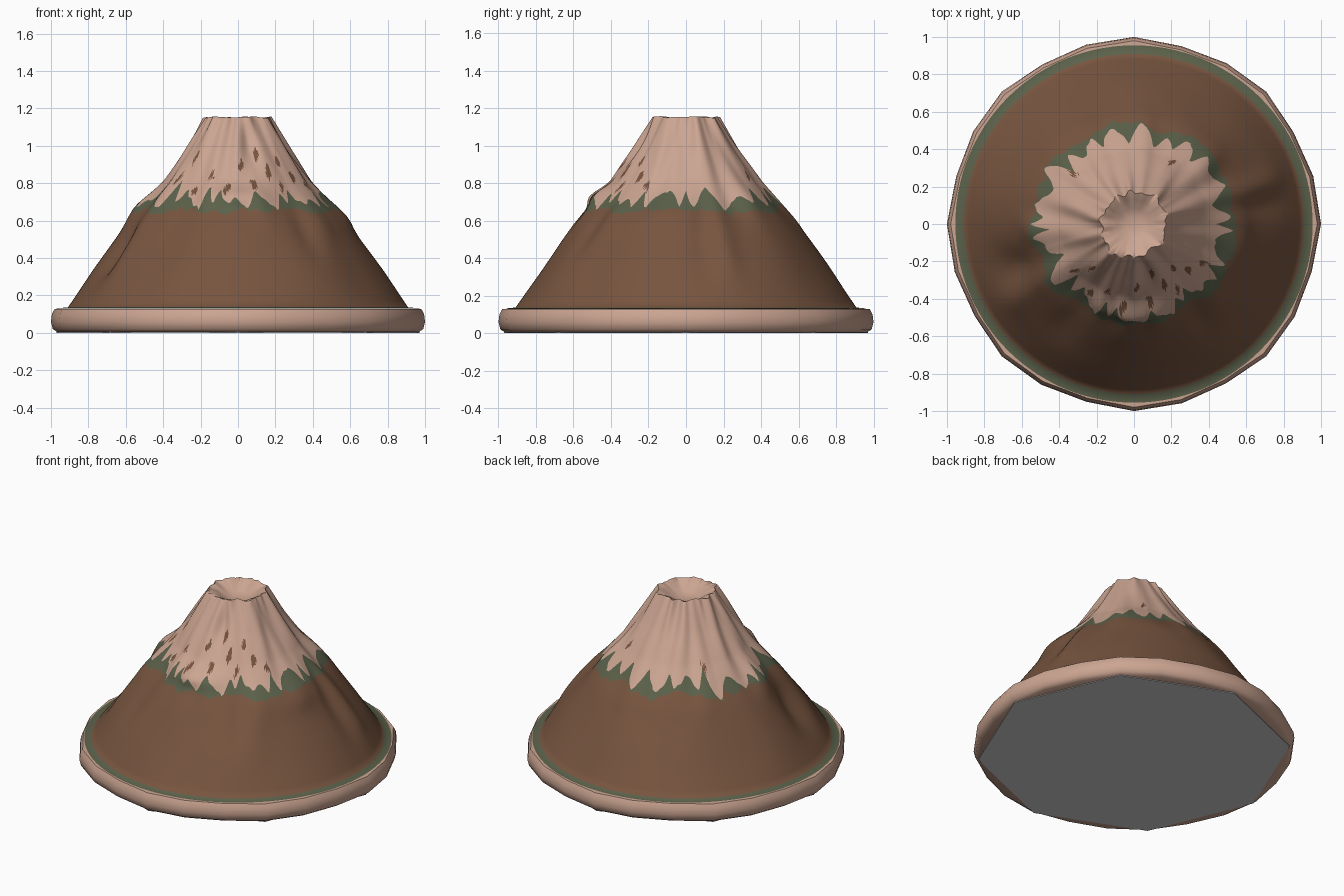
import bpy, bmesh, math
from mathutils import Vector, noise

if "Cube" in bpy.data.objects:
    bpy.data.objects.remove(bpy.data.objects["Cube"])

TAU = math.tau
N = 288  # columns around the mountain


def material(name, rgb):
    m = bpy.data.materials.new(name)
    m.diffuse_color = (*rgb, 1)
    m.use_nodes = True
    m.node_tree.nodes["Principled BSDF"].inputs["Base Color"].default_value = m.diffuse_color
    return m


SNOW = material("pale tan", (0.60, 0.375, 0.285))
EARTH = material("brown earth", (0.185, 0.09, 0.05))
MOSS = material("dull green", (0.105, 0.12, 0.07))
UNDER = material("light grey", (0.62, 0.62, 0.62))


def lathe(name, columns, mats, pick, sharp=40):
    """Skin a ring of columns, each a list of (r, z); pick(i, j) gives the material."""
    n, bm = len(columns), bmesh.new()
    grid = [[bm.verts.new((r * math.cos(i * TAU / n), r * math.sin(i * TAU / n), z))
             for r, z in col] for i, col in enumerate(columns)]
    for i in range(n):
        a, b = grid[i], grid[(i + 1) % n]
        for j in range(len(a) - 1):
            f = bm.faces.new((a[j], b[j], b[j + 1], a[j + 1]))
            f.material_index = pick(i, j)
    bm.faces.new([c[-1] for c in grid]).material_index = pick(0, len(columns[0]) - 2)
    me = bpy.data.meshes.new(name)
    bm.to_mesh(me)
    bm.free()
    ob = bpy.data.objects.new(name, me)
    bpy.context.collection.objects.link(ob)
    for m in mats:
        me.materials.append(m)
    bpy.ops.object.select_all(action='DESELECT')
    ob.select_set(True)
    bpy.context.view_layer.objects.active = ob
    bpy.ops.object.shade_smooth_by_angle(angle=math.radians(sharp))
    return ob


# Mountain shape: slope profile plus gullies, ridges and roughness
PROFILE = [(0.135, 0.91), (0.36, 0.755), (0.60, 0.585), (0.70, 0.495),
           (0.81, 0.40), (0.97, 0.29), (1.15, 0.175)]
# angle, height, angular spread, height spread, push outwards
BUMPS = [(200, 0.42, 9, 0.16, -0.05), (212, 0.40, 7, 0.2, 0.02), (17, 0.48, 6, 0.2, 0.03),
         (8, 0.45, 6, 0.2, -0.02), (268, 0.73, 22, 0.05, 0.045), (305, 0.55, 6, 0.15, -0.025),
         (318, 0.62, 8, 0.12, 0.02), (235, 0.5, 8, 0.15, -0.02), (185, 0.68, 12, 0.08, 0.03),
         (345, 0.63, 14, 0.07, 0.025), (285, 1.0, 12, 0.12, -0.03), (40, 0.72, 12, 0.1, 0.02)]


def ring_noise(a, freq, seed):
    return noise.noise(Vector((freq * math.cos(a), freq * math.sin(a), seed)))


def radius(a, z):
    for (z0, r0), (z1, r1) in zip(PROFILE, PROFILE[1:]):
        if z <= z1:
            break
    r = r0 + (r1 - r0) * (z - z0) / (z1 - z0)
    fade = min(1, max(0, (z - 0.135) / 0.2))
    high = min(1, max(0, (z - 0.5) / 0.2))
    r += fade * 0.018 * ring_noise(a, 2.2, z * 2)
    r += high * 0.028 * ring_noise(a, 4.0, 7 + z * 2.5)
    for deg, bz, sa, sz, amp in BUMPS:
        d = (math.degrees(a) - deg + 180) % 360 - 180
        r += fade * amp * math.exp(-(d / sa) ** 2 - ((z - bz) / sz) ** 2)
    return r


def edges(a):
    """Heights of the jagged snow edge and of the green fringe below it."""
    tooth = abs(((a * 23 / TAU + 0.8 * ring_noise(a, 3, 4)) % 1) * 2 - 1)
    snow = 0.665 + 0.095 * tooth + 0.07 * ring_noise(a, 5, 1) + 0.03 * ring_noise(a, 14, 2)
    moss = 0.655 + 0.04 * ring_noise(a, 3, 9) + 0.03 * ring_noise(a, 12, 5)
    return snow, min(moss, snow - 0.008)


LOW, MID, HIGH = 14, 4, 32   # rows in earth, fringe and snow
columns, heights = [], []
for i in range(N):
    a = i * TAU / N
    snow, moss = edges(a)
    top = 1.152 + 0.012 * ring_noise(a, 2, 3)
    zs = [0.137 + (moss - 0.137) * k / LOW for k in range(LOW)]
    zs += [moss + (snow - moss) * k / MID for k in range(MID)]
    zs += [snow + (top - snow) * k / HIGH for k in range(HIGH + 1)]
    col = [(0.955, 0.132)] + [(radius(a, z), z) for z in zs]
    col += [(0.13, top - 0.02), (0.085, 1.10), (0.04, 1.085)]  # crater
    columns.append(col)
    heights.append([0.132] + zs + [2] * 3)

# Bare streaks in the snow: angle, low height, high height
STREAKS = [(218, 0.78, 0.83), (226, 0.90, 0.97), (237, 0.73, 0.78), (248, 0.80, 0.84),
           (262, 0.74, 0.80), (272, 0.86, 0.92), (281, 0.76, 0.82), (289, 0.91, 0.99),
           (296, 0.80, 0.89), (303, 0.74, 0.79), (311, 0.88, 0.94), (319, 0.79, 0.86),
           (330, 0.75, 0.80), (58, 0.80, 0.85), (140, 0.78, 0.83)]


def mountain_colour(i, j):
    if j == 0:
        return 2
    if j <= LOW:
        return 1
    if j <= LOW + MID:
        return 2
    z, deg = heights[i][j], i * 360 / N
    for d, lo, hi in STREAKS:
        mid, half = (lo + hi) / 2, (hi - lo) / 2
        centre = d + 25 * (z - mid)
        if abs(z - mid) < half and abs(deg - centre) < 2.2 * (1 - abs(z - mid) / half) + 0.5:
            return 1
    return 0


lathe("mountain", columns, [SNOW, EARTH, MOSS], mountain_colour, 80)

# Rounded rim around the foot, slightly irregular and low-poly
RIM = [(0.85, 0.004), (0.965, 0.004), (0.99, 0.02), (1.0, 0.06), (0.995, 0.10),
       (0.98, 0.128), (0.945, 0.131), (0.90, 0.12)]
SIDES = 24
rim_cols = []
for i in range(SIDES):
    s = 1 if i % 6 == 0 else 1 - 0.008 * (i % 3)
    rim_cols.append([(r * s, z) for r, z in RIM])
lathe("base_rim", rim_cols, [SNOW], lambda i, j: 0, 50)

# Flat eight-sided underside
bpy.ops.mesh.primitive_cylinder_add(vertices=8, radius=0.97, depth=0.006, location=(0, 0, 0.003))
under = bpy.context.object
under.name = "underside"
under.data.materials.append(UNDER)
